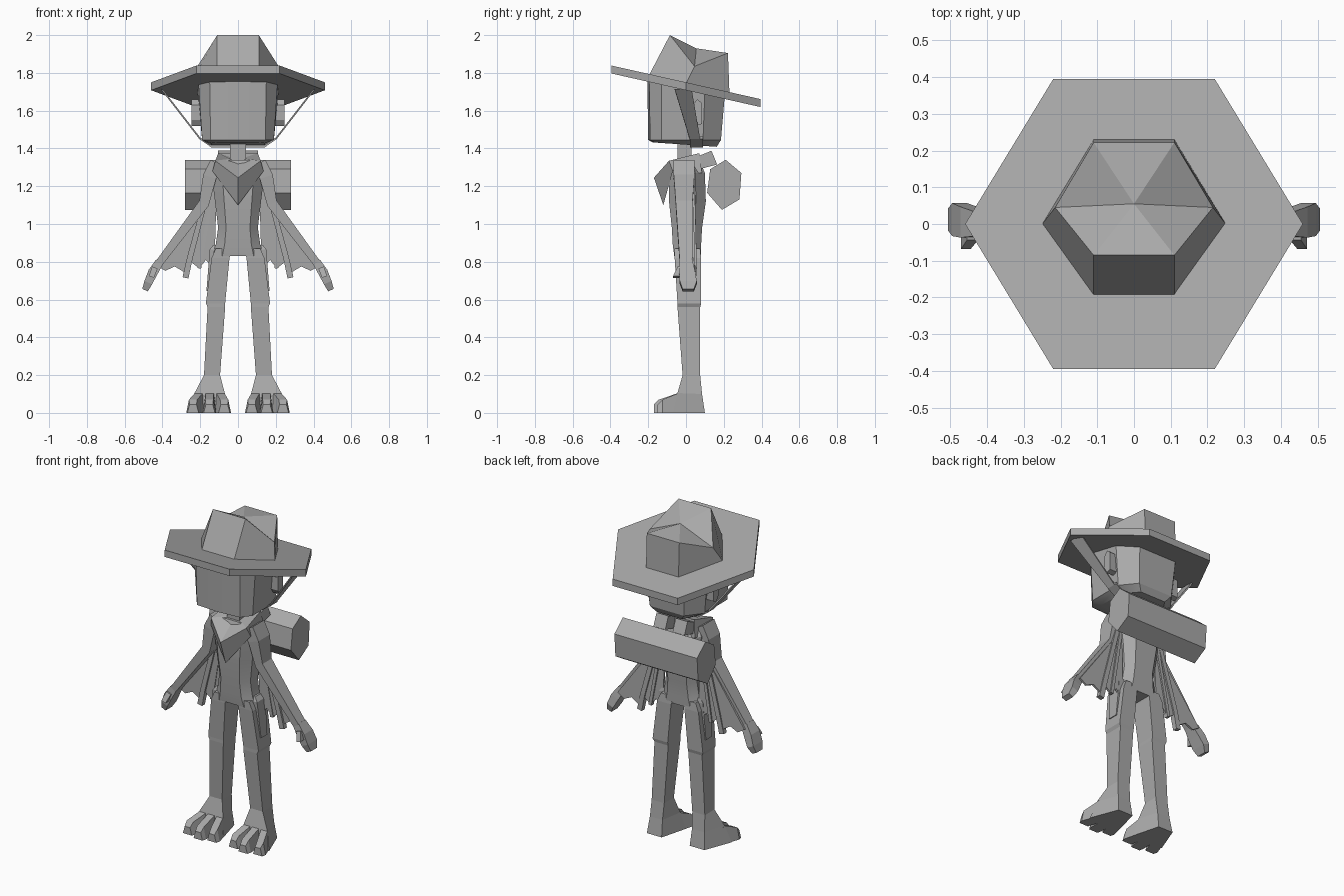
import bpy, bmesh, math
from mathutils import Vector

grey = bpy.data.materials.new("plain_grey")
grey.diffuse_color = (0.4, 0.4, 0.4, 1)


def loft(name, strips, mirror=False, smooth=False):
    """Skin one or more lists of equal-length rings, cap the ends, optionally mirror in x."""
    bm = bmesh.new()
    for rings in strips:
        for s in ((1, -1) if mirror else (1,)):
            vs = [[bm.verts.new((s * x, y, z)) for x, y, z in r] for r in rings]
            n = len(vs[0])
            for a, b in zip(vs, vs[1:]):
                for i in range(n):
                    j = (i + 1) % n
                    bm.faces.new((a[i], a[j], b[j], b[i]))
            bm.faces.new(vs[0])
            bm.faces.new(vs[-1])
    bmesh.ops.recalc_face_normals(bm, faces=bm.faces)
    me = bpy.data.meshes.new(name)
    bm.to_mesh(me)
    bm.free()
    me.materials.append(grey)
    ob = bpy.data.objects.new(name, me)
    bpy.context.collection.objects.link(ob)
    if smooth:
        bpy.ops.object.select_all(action='DESELECT')
        ob.select_set(True)
        bpy.context.view_layer.objects.active = ob
        bpy.ops.object.shade_smooth_by_angle(angle=math.radians(25))
    return ob


def sym(half):
    """Complete a ring from its right half, listed front to back."""
    return half + [(-x, y, z) for x, y, z in reversed(half) if abs(x) > 1e-6]


def limb(points):
    """Four-sided rings along a path of (x, y, z, half width, half depth)."""
    rings = []
    for i, (x, y, z, w, d) in enumerate(points):
        a, b = points[max(i - 1, 0)], points[min(i + 1, len(points) - 1)]
        t = Vector((b[0] - a[0], 0, b[2] - a[2])).normalized()
        nx, nz = -t.z * w, t.x * w
        rings.append([(x + nx, y - d, z + nz), (x + nx, y + d, z + nz),
                      (x - nx, y + d, z - nz), (x - nx, y - d, z - nz)])
    return rings


def box_ring(z, x0, x1, y0, y1):
    return [(x0, y0, z), (x1, y0, z), (x1, y1, z), (x0, y1, z)]


def tilt(y, base=1.75):
    """Height of the tilted hat plane."""
    return base - 0.225 * y


# Hat: hexagonal tilted brim and peaked crown
hexa = [(0.22, -0.395), (0.46, 0.0), (0.22, 0.395)]
loft("hat_brim", [[sym([(x, y, tilt(y, b)) for x, y in hexa]) for b in (1.708, 1.75)]])
base = sym([(x, y, tilt(y, 1.745)) for x, y in ((0.11, -0.195), (0.25, 0.0), (0.11, 0.23))])
top = sym([(0.11, -0.085, 2.0), (0.215, 0.045, 1.835), (0.11, 0.222, 1.905)])
crown = loft("hat_crown", [[base, top]])
bm = bmesh.new()
bm.from_mesh(crown.data)
cap = max(bm.faces, key=lambda f: f.calc_center_median().z)
peak = bmesh.ops.poke(bm, faces=[cap])["verts"][0]
peak.co = (0, 0.055, 1.93)
bm.to_mesh(crown.data)
bm.free()

# Head: tapered block with chamfered chin
plan = [(0, -0.205), (0.15, -0.195), (0.21, -0.13), (0.215, 0.1), (0.13, 0.205)]
low = [(0, -0.2), (0.145, -0.19), (0.19, -0.13), (0.19, 0.09), (0.115, 0.185)]
loft("head", [[sym([(x * 0.75, y * 0.88, 1.42 - 0.06 * y) for x, y in low]),
               sym([(x, y, 1.445) for x, y in low]),
               sym([(x, y, tilt(y, 1.725)) for x, y in plan])]], smooth=True)
loft("ear", [[[(x, y, z) for y, z in ((0.035, 1.55), (0.055, 1.52), (0.085, 1.53),
                                      (0.085, 1.64), (0.06, 1.66), (0.035, 1.63))]
              for x in (0.19, 0.245)]], mirror=True)
loft("neck", [[box_ring(z, -0.042, 0.042, -0.045, 0.03) for z in (1.3, 1.46)]])

# Chin strap: flat ribbon from brim to below the chin
strap = [[(x, y0, z), (x, y1, z), (x - 0.014, y1, z - 0.004), (x - 0.014, y0, z - 0.004)]
         for x, z, y0, y1 in ((0.41, 1.715, -0.06, 0.03), (0.205, 1.45, 0.02, 0.075))]
loft("chin_strap", [strap], mirror=True)
under = [(0.205, 1.45), (0.14, 1.405), (-0.14, 1.405), (-0.205, 1.45)]
loft("chin_strap_bottom", [[[(x, 0.02, z), (x, 0.09, z), (x, 0.09, z + 0.012), (x, 0.02, z + 0.012)]
                            for x, z in under]])

# Torso
torso = []
for z, w, f, b in ((0.83, 0.138, -0.062, 0.078), (0.89, 0.118, -0.07, 0.08),
                   (0.98, 0.105, -0.075, 0.085), (1.12, 0.122, -0.09, 0.105),
                   (1.27, 0.14, -0.09, 0.1), (1.34, 0.1, -0.06, 0.07)):
    torso.append(sym([(w * 0.6, f, z), (w, f * 0.4, z), (w, b * 0.5, z), (w * 0.6, b, z)]))
loft("torso", [torso], smooth=True)

# Legs flowing into broad feet
legs = [box_ring(0.87, 0.035, 0.118, -0.06, 0.075), box_ring(0.82, 0.045, 0.14, -0.06, 0.08),
        box_ring(0.58, 0.068, 0.17, -0.045, 0.08), box_ring(0.56, 0.068, 0.161, -0.045, 0.075),
        box_ring(0.2, 0.095, 0.18, -0.018, 0.075),
        [(0.07, -0.045, 0.105), (0.23, -0.045, 0.105), (0.185, 0.085, 0.1), (0.1, 0.085, 0.1)],
        [(0.05, -0.07, 0), (0.26, -0.07, 0), (0.195, 0.1, 0), (0.095, 0.1, 0)]]
loft("leg", [legs], mirror=True)

# Three splayed toes per foot
toes = []
for xa, xb, tip in ((0.095, 0.073, -0.15), (0.15, 0.152, -0.17), (0.205, 0.238, -0.15)):
    toes.append([[(x - w, y, 0), (x + w, y, 0), (x + w * 0.6, y, h), (x - w * 0.6, y, h)]
                 for x, y, w, h in ((xa, -0.035, 0.036, 0.107), (xb, tip + 0.025, 0.036, 0.07),
                                    (xb, tip, 0.03, 0.045))])
loft("toes", toes, mirror=True)

# Arms and hands with thumb
loft("arm", [limb([(0.11, -0.01, 1.32, 0.04, 0.055), (0.15, -0.01, 1.25, 0.036, 0.055),
                   (0.18, -0.01, 1.11, 0.028, 0.045), (0.42, 0.0, 0.79, 0.02, 0.033)])],
     mirror=True)
loft("hand", [limb([(0.415, 0.0, 0.8, 0.022, 0.033), (0.45, 0.005, 0.745, 0.026, 0.042),
                    (0.475, 0.012, 0.69, 0.022, 0.045), (0.492, 0.012, 0.65, 0.016, 0.03)]),
              limb([(0.44, -0.03, 0.77, 0.016, 0.014), (0.458, -0.052, 0.72, 0.014, 0.016)])],
     mirror=True)

# Scalloped webbing hanging between arm and body, with ribs
web = [(0.11, 1.28), (0.19, 1.11), (0.43, 0.78), (0.385, 0.752), (0.335, 0.775), (0.285, 0.745),
       (0.245, 0.795), (0.205, 0.765), (0.17, 0.81), (0.125, 0.765)]
loft("arm_web", [[[(x, y + 0.03 * (1.28 - z), z) for x, z in web] for y in (0.022, 0.034)]],
     mirror=True)
loft("web_rib", [limb([(0.14, 0.03, 1.25, 0.012, 0.015), (0.255, 0.04, 0.82, 0.015, 0.016),
                       (0.278, 0.04, 0.715, 0.016, 0.014)]),
                 limb([(0.13, 0.035, 1.2, 0.01, 0.013), (0.205, 0.045, 0.765, 0.01, 0.012)])],
     mirror=True)

# Hip pouch
loft("hip_pouch", [[box_ring(0.89, 0.105, 0.13, -0.02, 0.045),
                    box_ring(0.865, 0.105, 0.15, -0.03, 0.05),
                    box_ring(0.645, 0.13, 0.167, -0.015, 0.045)]], mirror=True)

# Neckerchief with pointed front and tied ends behind
loft("neckerchief", [[sym([(0, -0.12, 1.10), (0.135, -0.07, 1.28), (0.12, 0.085, 1.27)]),
                      sym([(0, -0.17, 1.245), (0.12, -0.09, 1.335), (0.105, 0.07, 1.375)]),
                      sym([(0, -0.06, 1.325), (0.045, -0.04, 1.345), (0.045, 0.04, 1.355)])]])
loft("neckerchief_ends", [[[(x, y, z) for y, z in ((0.055, 1.355), (0.135, 1.388),
                                                   (0.165, 1.315), (0.07, 1.29))]
                           for x in (0.025, 0.105)]], mirror=True)

# Bedroll across the back
roll = [(0.21, 1.34), (0.293, 1.27), (0.283, 1.13), (0.19, 1.075), (0.112, 1.165), (0.128, 1.29)]
loft("bedroll", [[[(x, y, z) for y, z in roll] for x in (-0.28, 0.28)]])
